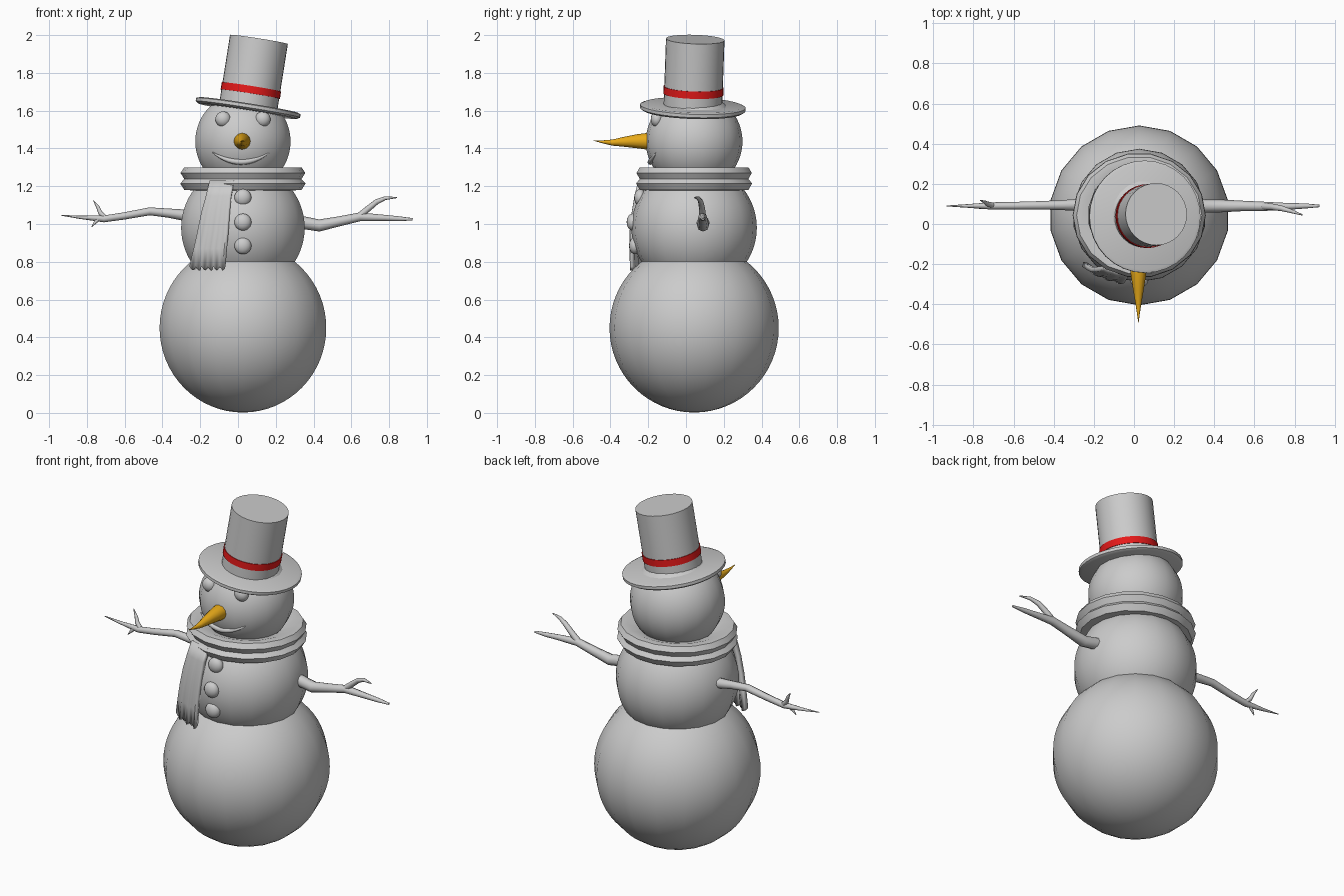
import bpy, bmesh
from math import sin, cos, pi, radians, sqrt
from mathutils import Matrix, Vector

if "Cube" in bpy.data.objects:
    bpy.data.objects.remove(bpy.data.objects["Cube"])

CX, CY = 0.026, 0.043          # shared vertical axis of the body


def material(name, rgb):
    m = bpy.data.materials.new(name)
    m.diffuse_color = (*rgb, 1)
    m.use_nodes = True
    m.node_tree.nodes["Principled BSDF"].inputs["Base Color"].default_value = m.diffuse_color
    return m


ORANGE = material("orange", (0.8, 0.4, 0.01))
RED = material("red", (0.8, 0.01, 0.01))


def add(name, mesh, mat=None, angle=40):
    ob = bpy.data.objects.new(name, mesh)
    bpy.context.collection.objects.link(ob)
    if mat:
        mesh.materials.append(mat)
    bpy.ops.object.select_all(action='DESELECT')
    ob.select_set(True)
    bpy.context.view_layer.objects.active = ob
    bpy.ops.object.shade_smooth_by_angle(angle=radians(angle))
    return ob


def ball(name, loc, r, seg=18, rings=32, scale=(1, 1, 1)):
    bm = bmesh.new()
    bmesh.ops.create_uvsphere(bm, u_segments=seg, v_segments=rings, radius=r)
    bmesh.ops.scale(bm, vec=scale, verts=bm.verts)
    me = bpy.data.meshes.new(name)
    bm.to_mesh(me)
    bm.free()
    ob = add(name, me)
    ob.location = loc
    return ob


def lathe(name, profile, seg=32, mat=None, closed=False, angle=40):
    """Revolve (radius, z) points about z; radius 0 closes an end."""
    bm = bmesh.new()
    vs = [bm.verts.new((r, 0, z)) for r, z in profile]
    n = len(vs)
    es = [bm.edges.new((vs[i], vs[(i + 1) % n])) for i in range(n if closed else n - 1)]
    bmesh.ops.spin(bm, geom=vs + es, cent=(0, 0, 0), axis=(0, 0, 1),
                   angle=2 * pi, steps=seg, use_duplicate=False)
    bmesh.ops.remove_doubles(bm, verts=bm.verts, dist=1e-4)
    bmesh.ops.recalc_face_normals(bm, faces=bm.faces)
    me = bpy.data.meshes.new(name)
    bm.to_mesh(me)
    bm.free()
    return add(name, me, mat, angle)


def tube(name, pts, mat=None, res=2, angle=60):
    """Tapered tube through (x, y, z, radius) points."""
    cu = bpy.data.curves.new(name, 'CURVE')
    cu.dimensions = '3D'
    cu.bevel_depth = 1
    cu.bevel_resolution = res
    cu.use_fill_caps = True
    sp = cu.splines.new('POLY')
    sp.points.add(len(pts) - 1)
    for p, (x, y, z, r) in zip(sp.points, pts):
        p.co, p.radius = (x, y, z, 1), r
    tmp = bpy.data.objects.new(name + "_path", cu)
    bpy.context.collection.objects.link(tmp)
    me = bpy.data.meshes.new_from_object(tmp.evaluated_get(bpy.context.evaluated_depsgraph_get()))
    bpy.data.objects.remove(tmp)
    return add(name, me, mat, angle)


# Three stacked snowballs
ball("lower_body", (CX, CY, 0.45), 0.448)
ball("middle_body", (CX, CY, 0.98), 0.332)
ball("head", (CX, CY, 1.437), 0.256)

# Buttons and eyes sit half sunk in the snow
for i, z in enumerate((1.14, 1.01, 0.885)):
    y = CY - sqrt(0.332 ** 2 - (z - 0.98) ** 2)
    ball(f"button_{i + 1}", (CX, y + 0.005, z), 0.045, 16, 12, (1, 0.7, 1))
for side in (-1, 1):
    ball("eye_left" if side < 0 else "eye_right",
         (CX + side * 0.105, CY - 0.197, 1.555), 0.041, 16, 12, (1, 0.8, 1))

# Carrot nose, slightly drooping then curling up
tube("nose", [(0.022, -0.15, 1.438, 0.045), (0.022, -0.205, 1.438, 0.044),
              (0.022, -0.26, 1.438, 0.037), (0.022, -0.33, 1.435, 0.026),
              (0.022, -0.39, 1.431, 0.016), (0.022, -0.44, 1.435, 0.008),
              (0.022, -0.49, 1.442, 0.001)], ORANGE, 4)

# Smile following the head surface
smile = []
for i in range(15):
    t = i / 7 - 1
    dx, z = 0.15 * t, 1.328 + 0.05 * t * t
    y = CY - sqrt(0.256 ** 2 - dx * dx - (z - 1.437) ** 2)
    smile.append((CX - 0.01 + dx, y, z, 0.003 + 0.012 * (1 - t * t)))
tube("mouth", smile)

# Scarf wrap: two rolls
wrap = lathe("scarf_wrap", [(0.20, 1.275), (0.275, 1.30), (0.312, 1.298), (0.33, 1.27),
                            (0.31, 1.238), (0.332, 1.215), (0.31, 1.18), (0.2, 1.175)],
             18, closed=True, angle=50)
wrap.location = (CX, CY, 0)
wrap.scale = (1, 0.94, 1)

# Scarf tail: pleated strip with a zigzag hem; rows are z, left x, right x, y
rows = [(1.23, -0.15, -0.02, -0.255), (1.15, -0.17, -0.035, -0.277),
        (1.06, -0.195, -0.043, -0.292), (0.96, -0.215, -0.05, -0.303),
        (0.87, -0.235, -0.058, -0.304), (0.765, -0.258, -0.066, -0.302)]
COLS = 12
bm = bmesh.new()
grid = []
for j, (z, xl, xr, y) in enumerate(rows):
    row = []
    for i in range(COLS + 1):
        x = xl + (xr - xl) * i / COLS
        pleat = 0.0015 * j * sin(i * pi / 2)
        hem = 0.01 * (-1) ** i if j == len(rows) - 1 else 0
        row.append(bm.verts.new((x, y + 1.1 * (x - CX) ** 2 + pleat, z + hem)))
    grid.append(row)
for a, b in zip(grid, grid[1:]):
    for i in range(COLS):
        bm.faces.new((a[i], b[i], b[i + 1], a[i + 1]))
me = bpy.data.meshes.new("scarf_tail")
bm.to_mesh(me)
bm.free()
tail = add("scarf_tail", me)
mod = tail.modifiers.new("thickness", 'SOLIDIFY')
mod.thickness = 0.025
mod.offset = -1

# Top hat: brim, crown and band share one tilted frame
brim = lathe("hat_brim", [(0, -0.015), (0.265, -0.015), (0.28, -0.005), (0.28, 0.012),
                          (0.265, 0.018), (0, 0.018)])
crown = lathe("hat_crown", [(0, 0), (0.155, 0), (0.155, 0.37), (0, 0.37)])
band = lathe("hat_band", [(0.15, 0.076), (0.159, 0.076), (0.159, 0.115), (0.15, 0.115)],
             mat=RED, closed=True)
frame = (Matrix.Translation((0.053, 0.036, 1.612)) @ Matrix.Rotation(radians(9), 4, 'Y')
         @ Matrix.Rotation(radians(-2), 4, 'X'))
for part in (brim, crown, band):
    part.matrix_world = frame

# Stick arms with twigs
tube("arm_right", [(0.33, 0.09, 1.01, 0.034), (0.43, 0.09, 0.992, 0.032),
                   (0.54, 0.09, 1.015, 0.026), (0.645, 0.088, 1.038, 0.023),
                   (0.78, 0.088, 1.032, 0.016), (0.85, 0.09, 1.028, 0.013),
                   (0.925, 0.09, 1.025, 0.006)])
tube("twig_right", [(0.64, 0.088, 1.04, 0.018), (0.69, 0.085, 1.082, 0.016),
                    (0.735, 0.078, 1.118, 0.014), (0.78, 0.065, 1.137, 0.01),
                    (0.84, 0.045, 1.14, 0.003)])
tube("arm_left", [(-0.27, 0.095, 1.045, 0.031), (-0.37, 0.094, 1.058, 0.024),
                  (-0.468, 0.093, 1.067, 0.021), (-0.6, 0.091, 1.043, 0.019),
                  (-0.71, 0.09, 1.027, 0.018), (-0.83, 0.09, 1.035, 0.009),
                  (-0.935, 0.09, 1.046, 0.002)])
tube("twig_left_upper", [(-0.70, 0.092, 1.03, 0.014), (-0.73, 0.1, 1.06, 0.012),
                         (-0.742, 0.108, 1.09, 0.009), (-0.766, 0.118, 1.125, 0.002)])
tube("twig_left_lower", [(-0.735, 0.09, 1.03, 0.012), (-0.755, 0.082, 1.01, 0.009),
                         (-0.775, 0.078, 0.985, 0.002)])
